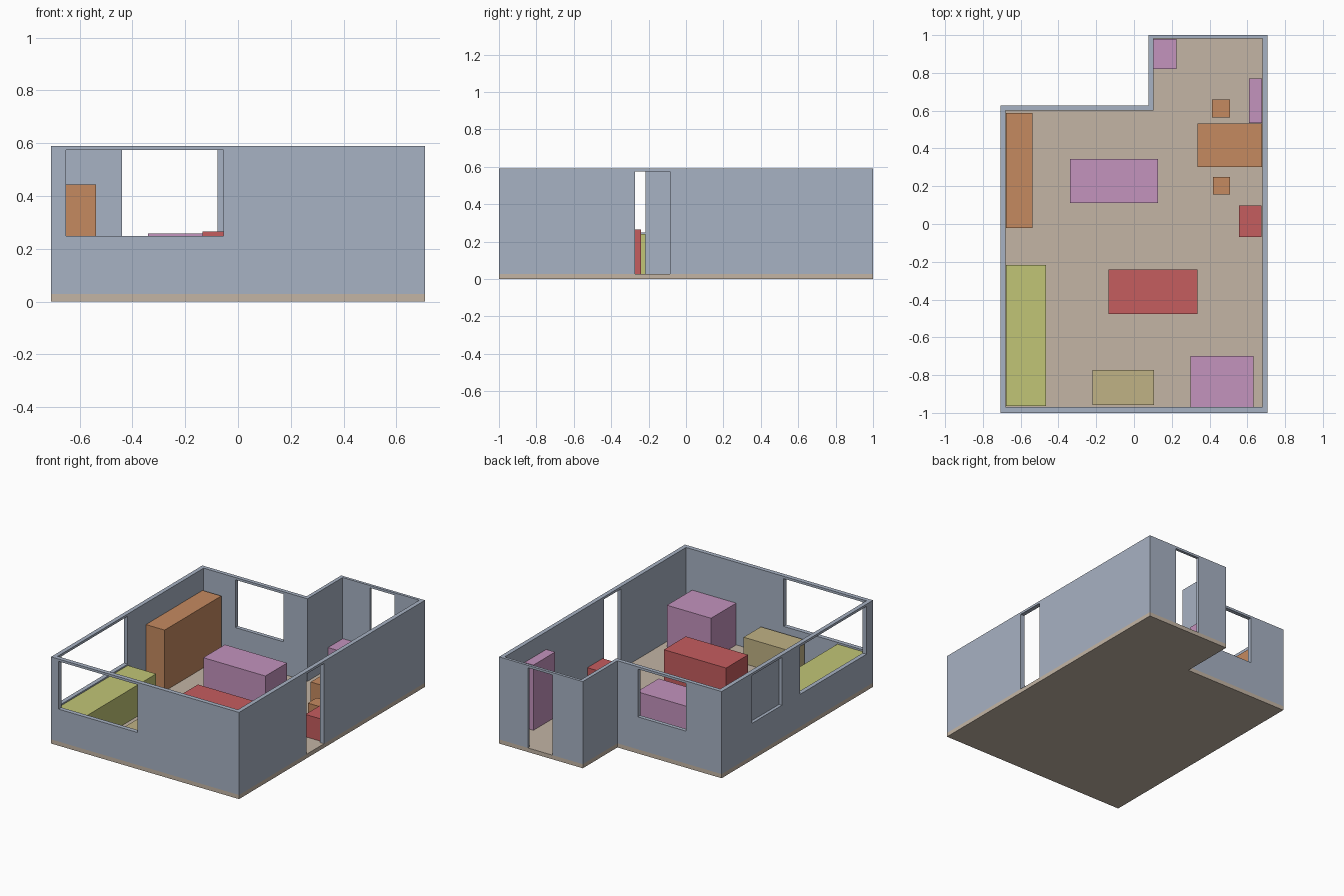
import bpy
import bmesh

cube = bpy.data.objects.get("Cube")
if cube:
    bpy.data.objects.remove(cube, do_unlink=True)


def material(name, rgb):
    """Flat material from an sRGB 0-255 colour."""
    lin = [((c / 255 + 0.055) / 1.055) ** 2.4 for c in rgb] + [1.0]
    m = bpy.data.materials.new(name)
    m.use_nodes = True
    m.diffuse_color = lin
    m.node_tree.nodes["Principled BSDF"].inputs["Base Color"].default_value = lin
    return m


WALL = material("blue grey", (167, 178, 195))
FLOOR = material("warm beige", (195, 181, 165))
ORANGE = material("orange", (197, 138, 96))
PINK = material("mauve", (195, 147, 189))
RED = material("red", (197, 93, 95))
LIME = material("yellow green", (193, 197, 118))
TAN = material("tan", (192, 178, 133))


def prism(name, outline, z0, z1, mat=None):
    """Closed prism over a counter-clockwise outline."""
    bm = bmesh.new()
    base = bm.faces.new([bm.verts.new((x, y, z0)) for x, y in outline])
    top = bmesh.ops.extrude_face_region(bm, geom=[base])["geom"]
    verts = [v for v in top if isinstance(v, bmesh.types.BMVert)]
    bmesh.ops.translate(bm, verts=verts, vec=(0, 0, z1 - z0))
    bmesh.ops.recalc_face_normals(bm, faces=bm.faces)
    me = bpy.data.meshes.new(name)
    bm.to_mesh(me)
    bm.free()
    if mat:
        me.materials.append(mat)
    ob = bpy.data.objects.new(name, me)
    bpy.context.collection.objects.link(ob)
    return ob


def box(name, x0, x1, y0, y1, z0, z1, mat=None):
    return prism(name, [(x0, y0), (x1, y0), (x1, y1), (x0, y1)], z0, z1, mat)


def cut(ob, cutter):
    """Subtract the cutter from the object and discard it."""
    mod = ob.modifiers.new("cut", "BOOLEAN")
    mod.operation = "DIFFERENCE"
    mod.solver = "EXACT"
    mod.object = cutter
    deps = bpy.context.evaluated_depsgraph_get()
    me = bpy.data.meshes.new_from_object(ob.evaluated_get(deps))
    ob.modifiers.clear()
    ob.data = me
    bpy.data.objects.remove(cutter, do_unlink=True)


def l_shape(xs, x_step, y0, y_step, y1):
    return [(-xs, y0), (xs, y0), (xs, y1), (x_step, y1), (x_step, y_step), (-xs, y_step)]


BASE, TOP, SILL, HEAD = 0.028, 0.59, 0.249, 0.574
W = 0.708
outer = l_shape(W, 0.077, -1, 0.628, 1)
inner = l_shape(0.679, 0.102, -0.97, 0.601, 0.981)

# Floor slab and hollow walls
prism("floor", outer, 0, BASE, FLOOR)
walls = prism("walls", outer, BASE, TOP, WALL)
cut(walls, prism("room_cutter", inner, BASE - 0.1, TOP + 0.1))

# Openings: x range, y range, bottom height
openings = [
    (-0.651, -0.055, -1.1, -0.9, SILL),        # front window
    (-0.44, -0.077, 0.55, 0.7, SILL),          # back window
    (-0.8, -0.64, -0.93, -0.217, SILL),        # large side window
    (-0.8, -W + 0.022, -0.02, 0.3, SILL),      # blind side window
    (0.6, 0.8, -0.273, -0.086, BASE - 0.1),    # side door
    (0.307, 0.49, 0.9, 1.1, BASE - 0.1),       # back door
]
for x0, x1, y0, y1, z0 in openings:
    cut(walls, box("opening_cutter", x0, x1, y0, y1, z0, HEAD))

# Furniture blocks: x range, y range, top height
furniture = [
    ("wardrobe", -0.678, -0.537, -0.022, 0.587, 0.444, ORANGE),
    ("bed", -0.678, -0.465, -0.964, -0.217, 0.24, LIME),
    ("bench", -0.221, 0.107, -0.958, -0.773, 0.207, TAN),
    ("tall_cabinet", 0.3, 0.632, -0.968, -0.698, 0.313, PINK),
    ("front_table", -0.134, 0.335, -0.476, -0.24, 0.265, RED),
    ("centre_table", -0.34, 0.128, 0.112, 0.345, 0.258, PINK),
    ("side_cabinet", 0.555, 0.675, -0.068, 0.097, 0.18, RED),
    ("desk", 0.335, 0.677, 0.303, 0.533, 0.2, ORANGE),
    ("front_stool", 0.417, 0.509, 0.155, 0.25, 0.135, ORANGE),
    ("back_stool", 0.414, 0.509, 0.563, 0.66, 0.135, ORANGE),
    ("tall_shelf", 0.61, 0.677, 0.536, 0.77, 0.472, PINK),
    ("corner_chest", 0.104, 0.224, 0.82, 0.979, 0.175, PINK),
]
for name, x0, x1, y0, y1, top, mat in furniture:
    box(name, x0, x1, y0, y1, BASE, top, mat)
